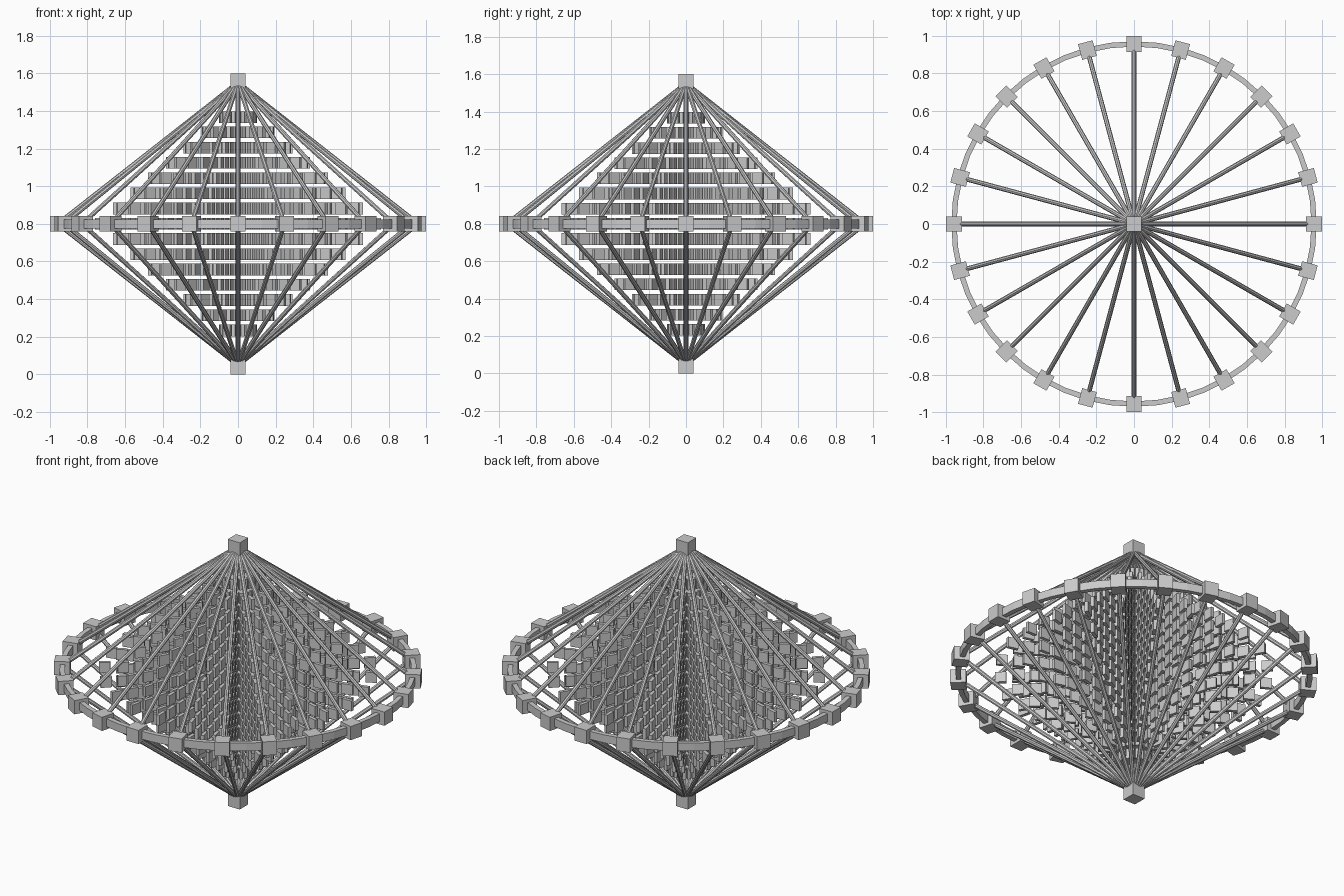
import bpy, bmesh
from math import cos, sin, pi
from mathutils import Vector, Matrix

if "Cube" in bpy.data.objects:
    bpy.data.objects.remove(bpy.data.objects["Cube"])

N = 24            # radial divisions
R, ZC = 0.957, 0.8
HUB = 0.08


def make(name, build):
    bm = bmesh.new()
    build(bm)
    bmesh.ops.recalc_face_normals(bm, faces=bm.faces)
    me = bpy.data.meshes.new(name)
    bm.to_mesh(me)
    bm.free()
    ob = bpy.data.objects.new(name, me)
    bpy.context.collection.objects.link(ob)
    return ob


def box(bm, angle, r, z, size):
    # box placed at a radius and turned to face outward
    m = (Matrix.Rotation(angle, 4, 'Z') @ Matrix.Translation((r, 0, z))
         @ Matrix.Diagonal((*size, 1)))
    bmesh.ops.create_cube(bm, size=1, matrix=m)


def rod(bm, a, b, radius):
    d = b - a
    m = Matrix.Translation((a + b) / 2) @ d.to_track_quat('Z', 'Y').to_matrix().to_4x4()
    bmesh.ops.create_cone(bm, cap_ends=True, segments=8, radius1=radius,
                          radius2=radius, depth=d.length, matrix=m)


angles = [2 * pi * i / N for i in range(N)]

# apex and base cubes
make("top_cube", lambda bm: box(bm, 0, 0, 1.6 - HUB / 2, (HUB,) * 3))
make("bottom_cube", lambda bm: box(bm, 0, 0, HUB / 2, (HUB,) * 3))


# cubes spaced around the equator
def rim_cubes(bm):
    for a in angles:
        box(bm, a, R, ZC, (0.086, 0.08, 0.082))


make("rim_cubes", rim_cubes)


# flat-sided hoop joining the rim cubes
def hoop(bm):
    prof = [(-.014, -.024), (.014, -.024), (.014, .024), (-.014, .024)]
    n = 2 * N
    rings = [[bm.verts.new(((R + p) * cos(2 * pi * i / n), (R + p) * sin(2 * pi * i / n), ZC + q))
              for p, q in prof] for i in range(n)]
    for i in range(n):
        a, b = rings[i], rings[(i + 1) % n]
        for j in range(4):
            k = (j + 1) % 4
            bm.faces.new((a[j], b[j], b[k], a[k]))


make("rim_hoop", hoop)


# slanted rods from the rim to both ends
def rods(z_end):
    def build(bm):
        for a in angles:
            rod(bm, Vector((0, 0, z_end)), Vector((R * cos(a), R * sin(a), ZC)), 0.0125)
    return build


make("upper_rods", rods(1.55))
make("lower_rods", rods(0.05))


# small tiles filling each radial plane in a diamond pattern
def tiles(bm):
    for a in angles:
        for row in range(-7, 8):
            for col in range(8 - abs(row)):
                box(bm, a, 0.07 + 0.094 * col, ZC + 0.081 * row, (0.062, 0.02, 0.062))


make("inner_tiles", tiles)
